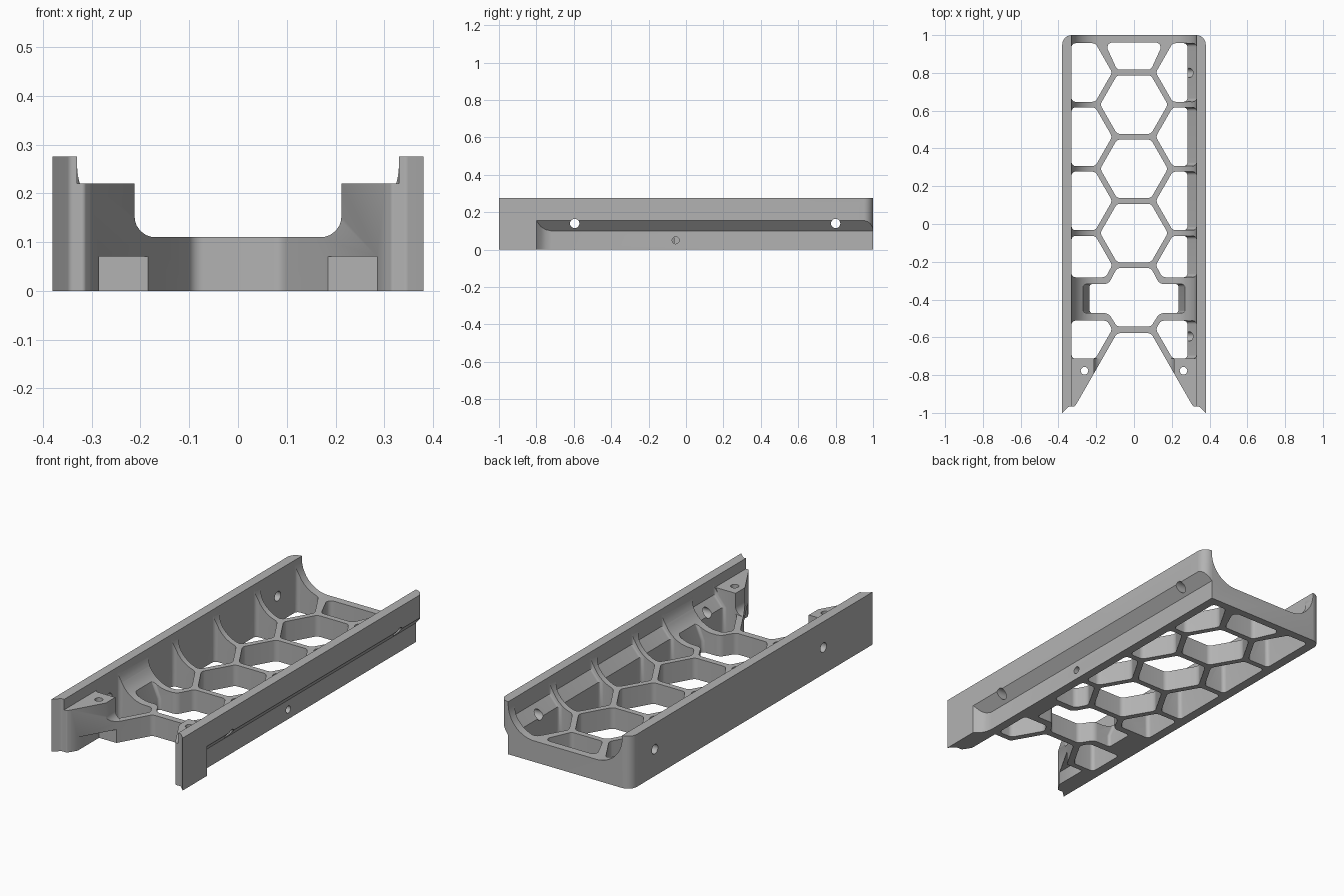
import bpy, bmesh, math
from mathutils import Vector

cube = bpy.data.objects.get("Cube")
if cube:
    bpy.data.objects.remove(cube, do_unlink=True)

HEIGHT = 0.275
WALL = 0.33                      # inner face of the side walls
PITCH = 0.34                     # honeycomb spacing
FLAT, SIDE, TIP = 0.155, 0.09, 0.179   # hexagon half height, half side, tip


def rounded(points, radius, steps=6):
    """Polygon with each corner replaced by an arc; radius may be a list."""
    out, n = [], len(points)
    radii = radius if isinstance(radius, list) else [radius] * n
    for i in range(n):
        p, a, b = (Vector(points[k % n]) for k in (i, i - 1, i + 1))
        r = radii[i]
        if r == 0:
            out.append(tuple(p))
            continue
        u, v = (a - p), (b - p)
        limit = 0.48 * min(u.length, v.length)
        half = u.angle(v) / 2
        u.normalize()
        v.normalize()
        d = min(r / math.tan(half), limit)
        r = d * math.tan(half)
        c = p + (u + v).normalized() * d / math.cos(half)
        s, e = p + u * d - c, p + v * d - c
        for k in range(steps + 1):
            out.append(tuple(c + s.lerp(e, k / steps).normalized() * r))
    return out


def loft(name, rings, axis="Z"):
    """Solid through (height, polygon) rings stacked along an axis."""
    place = {"Z": lambda a, b, h: (a, b, h),
             "Y": lambda a, b, h: (a, h, b),
             "X": lambda a, b, h: (h, a, b)}[axis]
    bm = bmesh.new()
    loops = [[bm.verts.new(place(a, b, h)) for a, b in poly] for h, poly in rings]
    n = len(loops[0])
    for low, high in zip(loops, loops[1:]):
        for i in range(n):
            j = (i + 1) % n
            bm.faces.new((low[i], low[j], high[j], high[i]))
    bm.faces.new(loops[0][::-1])
    bm.faces.new(loops[-1])
    bmesh.ops.recalc_face_normals(bm, faces=bm.faces)
    mesh = bpy.data.meshes.new(name)
    bm.to_mesh(mesh)
    bm.free()
    obj = bpy.data.objects.new(name, mesh)
    bpy.context.collection.objects.link(obj)
    return obj


def prism(name, poly, low, high, axis="Z"):
    return loft(name, [(low, poly), (high, poly)], axis)


def circle(x, y, r, n=20):
    return [(x + r * math.cos(math.tau * i / n), y + r * math.sin(math.tau * i / n))
            for i in range(n)]


def both(half):
    """Mirror a half outline across x = 0."""
    return half + [(-x, y) for x, y in reversed(half)]


def cut(cutter):
    cutter.hide_render = True
    bpy.context.view_layer.objects.active = body
    mod = body.modifiers.new("cut", "BOOLEAN")
    mod.operation, mod.solver, mod.object = "DIFFERENCE", "EXACT", cutter
    bpy.ops.object.modifier_apply(modifier=mod.name)
    bpy.data.objects.remove(cutter, do_unlink=True)


# Tray outline with forked front and rounded back corners
half = [(0.09, -0.578), (0.303, -0.95), (0.315, -0.967), (0.345, -0.967),
        (0.38, -1), (0.38, 1)]
radii = [0.03, 0.02, 0.01, 0.015, 0, 0.05]
body = prism("honeycomb_tray", rounded(both(half), radii + radii[::-1]), 0, HEIGHT)

# Channel: deep round fillets along the tray, stepped at the front posts
cut(prism("channel", rounded(both([(WALL, 0.5), (WALL, 0.11)]), [0, 0.15, 0.15, 0], 12),
          -0.712, 1.1, "Y"))
post = [(WALL, 0.5), (WALL, 0.22), (0.212, 0.22), (0.212, 0.11)]
cut(prism("post_channel", rounded(both(post), [0, 0, 0, 0.042, 0.042, 0, 0, 0]),
          -1.1, -0.7, "Y"))

# Outer groove on the left wall: slanted roof, curved front end
groove = prism("groove", [(0.33, 1.1), (0.33, -0.72), (0.336, -0.75), (0.35, -0.775),
                          (0.38, -0.8), (0.5, -0.8), (0.5, 1.1)], -0.1, 0.2)
for v in groove.data.vertices:
    if v.co.z > 0:
        v.co.z = 0.1 + (v.co.x - 0.33) * 1.1
cut(groove)

# Middle row of hexagons
first = 0.632
for k in range(3):
    y = first - k * PITCH
    hexagon = [(SIDE, y + FLAT), (TIP, y), (SIDE, y - FLAT)]
    cut(prism("middle_cell", rounded(both(hexagon), 0.03), -0.1, 0.5))
y = first + PITCH - FLAT
cut(prism("back_cell", rounded(both([(0.155, 0.96), (0.09, y)]), 0.025), -0.1, 0.5))


# Front cell with wide side slots that lean outward
def slot(w):
    y = first - 3 * PITCH
    return rounded(both([(SIDE, y + FLAT), (0.135, -0.318), (w, -0.318), (w, -0.472),
                         (0.135, -0.472), (SIDE, y - FLAT)]),
                   [0.03, 0.04, 0.015, 0.015, 0.04, 0.03] * 2)


cut(loft("slot_cell", [(-0.1, slot(0.235)), (0.06, slot(0.235)),
                       (0.14, slot(0.27)), (0.5, slot(0.27))]))


# Side rows of cells, trimmed by the wall
def side_cell(k, w, s):
    y = first + PITCH / 2 - k * PITCH
    x = PITCH * math.sqrt(3) / 2
    top, bottom = (x - SIDE, y + FLAT), (x - SIDE, y - FLAT)
    if k == 3:
        bottom = (0.15, -0.282)
    if k == 4:
        top = (0.142, -0.512)
    pts = [(w, top[1]), top, (x - TIP, y), bottom, (w, bottom[1])]
    return rounded([(s * a, b) for a, b in pts], [0.02, 0.03, 0.03, 0.03, 0.02])


for k in range(5):
    cut(prism("right_cell", side_cell(k, WALL, -1), -0.1, 0.5))
    inner, outer = side_cell(k, 0.283, 1), side_cell(k, WALL, 1)
    cut(loft("left_cell", [(-0.1, inner), (0.13, inner), (0.185, outer), (0.5, outer)]))

# Front posts: pocket underneath and a vertical screw hole
for s in (-1, 1):
    pocket = [(0.285, -0.743), (0.15, -0.743), (0.15, -0.95), (0.285, -0.95)]
    cut(prism("post_pocket", [(s * a, b) for a, b in pocket], -0.1, 0.07))
    cut(prism("post_hole", circle(s * 0.262, -0.777, 0.02), 0.05, 0.5))

# Cross holes through the walls
for y in (-0.595, 0.8):
    cut(prism("wall_hole", circle(y, 0.14, 0.025), -0.5, 0.5, "X"))
cut(prism("small_hole", circle(-0.055, 0.05, 0.019), 0.25, 0.5, "X"))

# Single grey finish
grey = bpy.data.materials.new("plain_grey")
grey.use_nodes = True
colour = (0.45, 0.45, 0.45, 1)
grey.diffuse_color = colour
grey.node_tree.nodes["Principled BSDF"].inputs["Base Color"].default_value = colour
body.data.materials.clear()
body.data.materials.append(grey)
for face in body.data.polygons:
    face.material_index = 0

bpy.ops.object.select_all(action="DESELECT")
body.select_set(True)
bpy.context.view_layer.objects.active = body
bpy.ops.object.shade_smooth_by_angle(angle=math.radians(30))
